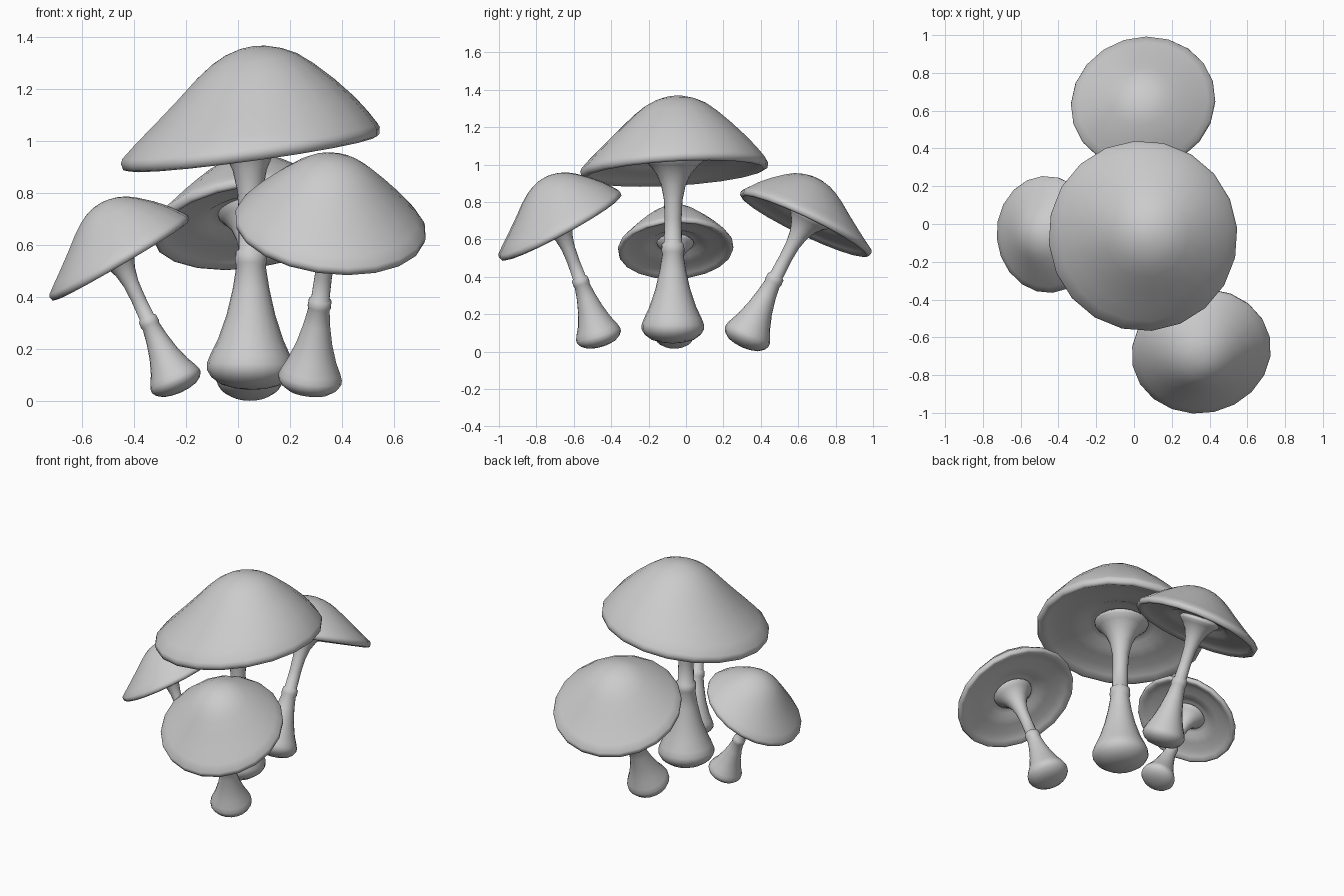
import bpy, math
from mathutils import Vector

if "Cube" in bpy.data.objects:
    bpy.data.objects.remove(bpy.data.objects["Cube"])

SIDES = 20

# cap profile: (radius, height, uphill shift), in units of cap radius
CAP = [(0, .78, .13), (.1, .77, .13), (.22, .735, .13), (.33, .68, .13), (.45, .59, .12),
       (.61, .445, .105), (.78, .285, .07), (.9, .165, .03), (.985, .07, 0), (1, .035, 0),
       (.99, -.015, 0), (.95, -.03, 0), (.88, .01, 0), (.76, .05, 0), (.6, .065, 0),
       (.48, .09, 0), (.4, .135, 0), (.34, .15, 0), (.2, .15, 0), (0, .15, 0)]

# stem profile: (position along stem, radius in units of cap radius)
STEM = [(0, 0), (.006, .12), (.02, .22), (.048, .295), (.078, .33), (.105, .33), (.14, .305),
        (.2, .25), (.3, .185), (.4, .14), (.49, .112), (.505, .122), (.545, .118), (.555, .095),
        (.68, .09), (.78, .098), (.86, .13), (.92, .185), (.965, .26), (.985, .31),
        (1, .32), (1.015, .29), (1.015, 0)]


def skin(name, rings):
    """Join rings given as (centre, side axis, other axis, radius); zero radius is a pole."""
    verts, faces, loops = [], [], []
    for c, a, b, r in rings:
        n = 1 if r == 0 else SIDES
        loops.append(range(len(verts), len(verts) + n))
        for i in range(n):
            t = math.tau * i / SIDES
            verts.append(c + a * r * math.cos(t) + b * r * math.sin(t))
    for p, q in zip(loops, loops[1:]):
        for i in range(SIDES):
            j = (i + 1) % SIDES
            f = [p[i % len(p)], p[j % len(p)], q[j % len(q)], q[i % len(q)]]
            faces.append(list(dict.fromkeys(f)))
    mesh = bpy.data.meshes.new(name)
    mesh.from_pydata(verts, [], faces)
    mesh.validate()
    obj = bpy.data.objects.new(name, mesh)
    bpy.context.collection.objects.link(obj)
    bpy.context.view_layer.objects.active = obj
    obj.select_set(True)
    bpy.ops.object.mode_set(mode='EDIT')
    bpy.ops.mesh.select_all(action='SELECT')
    bpy.ops.mesh.normals_make_consistent(inside=False)
    bpy.ops.object.mode_set(mode='OBJECT')
    bpy.ops.object.shade_smooth()
    obj.select_set(False)


def mushroom(name, base, joint, centre, radius, tall, azimuth, tilt):
    base, joint, centre = Vector(base), Vector(joint), Vector(centre)
    az, tl = math.radians(azimuth), math.radians(tilt)
    down = Vector((math.cos(az), math.sin(az), 0))
    n = Vector((0, 0, 1)) * math.cos(tl) + down * math.sin(tl)
    side = n.cross(down).normalized()
    up = side.cross(n).normalized()
    if up.z < 0:
        up = -up
    # cap, leaning downhill with its crown shifted uphill
    skin(name + "_cap", [(centre + n * (h * radius * (tall if s else 1)) + up * s * radius,
                          up, side, r * radius) for r, h, s in CAP])
    # stem swept along a gentle curve through the joint
    top = centre + n * radius * .13
    s = .53
    ctrl = (joint - base * (1 - s) ** 2 - top * s * s) / (2 * s * (1 - s))
    rings = []
    for t, r in STEM:
        c = base * (1 - t) ** 2 + ctrl * 2 * t * (1 - t) + top * t * t
        d = ((ctrl - base) * (1 - t) + (top - ctrl) * t).normalized()
        a = Vector((0, 1, 0)).cross(d).normalized()
        rings.append((c, a, d.cross(a), r * radius))
    skin(name + "_stem", rings)


mushroom("large_mushroom", (.045, -.07, .043), (.05, -.07, .56), (.05, -.062, .967), .505, 1.0, 203, 8.5)
mushroom("front_mushroom", (.27, -.45, .027), (.315, -.565, .38), (.355, -.67, .668), .371, .94, -78, 29)
mushroom("back_mushroom", (.045, .3, .022), (.045, .475, .39), (.05, .637, .68), .386, .83, 107, 26.5)
mushroom("left_mushroom", (-.22, -.065, .033), (-.345, -.06, .31), (-.453, -.055, .547), .31, .93, 185, 30.5)
